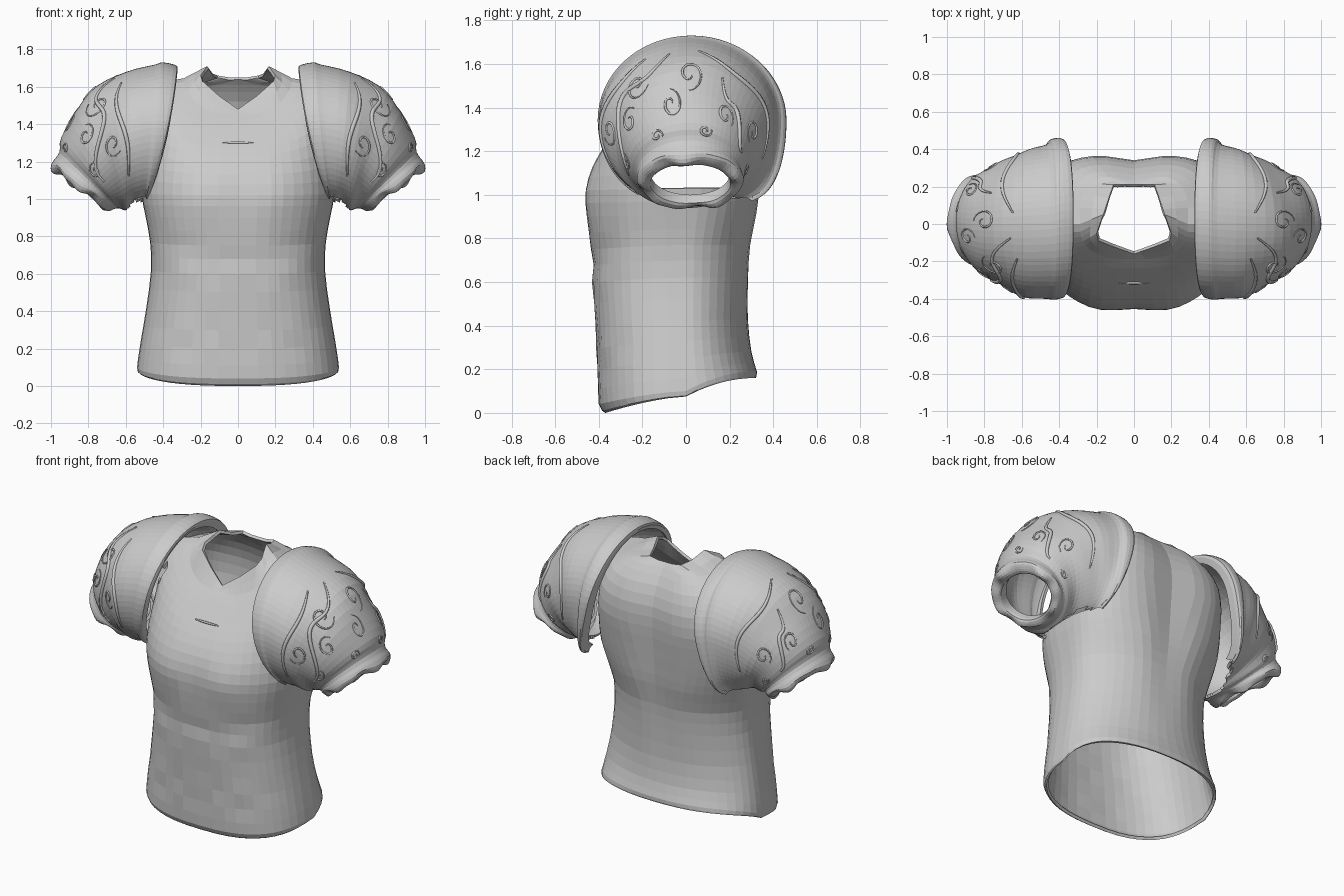
import bpy, bmesh, math
from mathutils import Vector

if "Cube" in bpy.data.objects:
    bpy.data.objects.remove(bpy.data.objects["Cube"])

def sample(rows, s):
    """Smooth interpolation through a list of rows."""
    i = min(int(s), len(rows) - 2)
    t = s - i
    p1, p2 = rows[i], rows[i + 1]
    p0, p3 = rows[max(i - 1, 0)], rows[min(i + 2, len(rows) - 1)]
    return [b + .5 * t * (c - a + t * (2*a - 5*b + 4*c - d + t * (3*(b - c) + d - a)))
            for a, b, c, d in zip(p0, p1, p2, p3)]

def spow(v, e):
    return math.copysign(abs(v) ** e, v)

def ramp(v, lo, hi):
    return min(1, max(0, (v - lo) / (hi - lo)))

def loft(name, f, smax, step, na, keep, flip, thick, mirror=False):
    bm = bmesh.new()
    ns = int(smax * step)
    g = [[bm.verts.new(f(i / step, 2 * math.pi * j / na)) for j in range(na)] for i in range(ns + 1)]
    for i in range(ns):
        for j in range(na):
            k = (j + 1) % na
            q = [g[i][j], g[i][k], g[i + 1][k], g[i + 1][j]]
            c = sum((v.co for v in q), Vector()) / 4
            if keep((i + .5) / step, 2 * math.pi * (j + .5) / na, c):
                bm.faces.new(q[::-1] if flip else q)
    bmesh.ops.delete(bm, geom=[v for v in bm.verts if not v.link_faces], context='VERTS')
    me = bpy.data.meshes.new(name)
    bm.to_mesh(me)
    bm.free()
    ob = bpy.data.objects.new(name, me)
    bpy.context.collection.objects.link(ob)
    if mirror:
        m = ob.modifiers.new("Mirror", 'MIRROR')
        m.use_mirror_merge = False
    m = ob.modifiers.new("Shell", 'SOLIDIFY')
    m.thickness, m.offset = thick, -1

def tubes(name, paths, r, sides=(1, -1)):
    cu = bpy.data.curves.new(name, 'CURVE')
    cu.dimensions, cu.bevel_depth, cu.bevel_resolution = '3D', r, 1
    cu.use_fill_caps = True
    for path in paths:
        for sx in sides:
            sp = cu.splines.new('POLY')
            sp.points.add(len(path) - 1)
            for i, (p, v) in enumerate(zip(sp.points, path)):
                p.co = (v.x * sx, v.y, v.z, 1)
                p.radius = .35 + .65 * math.sin(math.pi * (i + .5) / len(path))
    bpy.context.collection.objects.link(bpy.data.objects.new(name, cu))

# Torso: half width, front y, back y, front z, side z, back z
body = [(.53, -.37, .32, 0, .075, .16), (.54, -.40, .325, .04, .10, .19),
        (.52, -.405, .30, .2, .24, .28), (.49, -.415, .29, .4, .42, .43),
        (.465, -.43, .30, .6, .62, .62), (.47, -.438, .315, .75, .77, .77),
        (.495, -.45, .34, .9, .91, .91), (.515, -.45, .35, 1.02, 1.03, 1.03),
        (.505, -.425, .36, 1.13, 1.2, 1.15), (.48, -.37, .37, 1.23, 1.4, 1.28),
        (.46, -.30, .365, 1.32, 1.55, 1.41), (.40, -.235, .325, 1.40, 1.62, 1.53),
        (.29, -.19, .265, 1.45, 1.645, 1.62)]
neck = [(0, -.16, 1.48), (.10, -.125, 1.55), (.19, -.09, 1.63), (.2, -.05, 1.66),
        (.165, .05, 1.71), (.135, .14, 1.67), (.11, .21, 1.66), (.05, .21, 1.65), (0, .21, 1.65)]

def ring_point(s, a):
    hx, yf, yb, zf, zs, zb = sample(body, s)
    sn, cs = math.sin(a), math.cos(a)
    # back is pinched at the waist, square across the shoulders
    e = .75 if cs > 0 else .85 + .2 * ramp(s, 0, 3) - .5 * ramp(s, 5, 9)
    x = hx * spow(sn, .78 if cs > 0 else e)
    w = abs(cs) ** e
    y = (yf if cs > 0 else yb) * w
    up = ramp(s, 3, 8)
    k = w ** 1.5 if cs > 0 else (1 - (1 - w) ** 2) * (1 - up) + w * up
    z = zs + ((zf if cs > 0 else zb) - zs) * k
    if cs > 0:   # chest lobes above a shallow crease, uneven belly
        y -= .02 * math.exp(-((abs(x) - .2) / .14) ** 2 - ((z - 1.0) / .14) ** 2)
        y += .01 * math.exp(-((z - .77 + .1 * math.cos(4 * x)) / .06) ** 2) * w
        y -= .004 * math.sin(22 * x + 1.57) * math.sin(24 * z) * ramp(z, .1, .2) * (1 - ramp(z, .6, .8)) * w
    else:        # spine groove
        y -= .03 * math.exp(-(x / .12) ** 2) * ramp(z, .3, .9)
    return Vector((x, y, z))

def torso_point(s, a):
    if s <= 12:
        return ring_point(s, a)
    b = min(a, 2 * math.pi - a) / math.pi * 8
    i = min(int(b), 7)
    n = Vector(neck[i]).lerp(Vector(neck[i + 1]), b - i)
    if a > math.pi:
        n.x *= -1
    return ring_point(12, a).lerp(n, s - 12)

def torso_keep(s, a, c):   # open armholes
    return not (abs(c.x) > .38 and abs(c.y - .02) < .2 and 1.06 < c.z < 1.5)

loft("torso_shell", torso_point, 13, 2, 48, torso_keep, False, .018)
tubes("chest_slit", [[torso_point(9.78, a * .018) for a in range(-6, 7)]], .007, (1,))

# Pauldron: top x z, bottom x z, front y, back y
guard = [(.335, 1.67, .48, 1.00, -.36, .39), (.325, 1.71, .49, .97, -.395, .455),
         (.40, 1.73, .50, .955, -.405, .455), (.445, 1.718, .505, .97, -.40, .425),
         (.60, 1.68, .53, .96, -.395, .40), (.75, 1.60, .56, .95, -.36, .36),
         (.87, 1.47, .59, .94, -.31, .31), (.945, 1.33, .62, .945, -.26, .28),
         (.955, 1.25, .64, .95, -.225, .255), (.995, 1.19, .66, .945, -.225, .265),
         (.98, 1.15, .69, .935, -.20, .24), (.94, 1.14, .72, .96, -.165, .205),
         (.90, 1.19, .69, 1.00, -.16, .20)]

def guard_point(s, a):
    tx, tz, bx, bz, yf, yb = sample(guard, s)
    cs, sn = math.cos(a), math.sin(a)
    e = 1
    if cs < 0:   # squarer lobes near the rim, strongest at the rear
        e = 1 - (.65 if sn > 0 else .25) * (1 - ramp(s, 3, 6))
    bow = .03 * (1 - ramp(s, 0, 4)) * sn * sn   # inner edge curves along the torso
    x = (tx + bx) / 2 + (tx - bx) / 2 * cs - bow
    z = (tz + bz) / 2 + (tz - bz) / 2 * cs
    y = (yf + yb) / 2 + (yb - yf) / 2 * spow(sn, e)
    # jagged cuff and gentle relief on the dome
    w = max(0, 1 - abs(s - 9.8) / 1.4) * .014 * (math.sin(5 * a - 1.2) + .5 * math.sin(9 * a))
    d = .008 * math.sin(3 * a + 2.2 * s) * max(0, 1 - abs(s - 5.5) / 2)
    return Vector((x - .59 * w - d * .4, y - d * sn, z + .8 * w - d * cs))

def guard_keep(s, a, c):   # open underarm
    if math.sin(a) > 0:
        lim = -.97 + .1 * ramp(s, 3, 5) - .15 * ramp(s, 5, 7)
    else:
        lim = -.88 - .14 * ramp(s, 4, 7)
    return math.cos(a) > lim

loft("shoulder_guard", guard_point, 12, 3, 64, guard_keep, True, .018, True)

# Scrollwork: spirals and waving ridges laid on the dome
def scroll(s0, a0, r, turn, start):
    pts = []
    for i in range(25):
        t = i / 24
        q = r * (1 - .8 * t)
        ang = start + turn * t
        pts.append(guard_point(s0 + q * math.cos(ang) / .15, a0 + q * math.sin(ang) / .4))
    return pts

def ridge(s0, s1, a0, a1, amp, waves):
    return [guard_point(s0 + (s1 - s0) * t + amp * math.sin(waves * math.pi * t), a0 + (a1 - a0) * t)
            for t in [i / 30 for i in range(31)]]

scrolls = [scroll(s, a, r, k * 7.5, b) for s, a, r, k, b in [
    (5.4, .05, .075, 1, 0), (5.2, -.7, .08, -1, 1), (6.1, -1.0, .07, 1, 2),
    (5.1, -1.5, .08, 1, 4), (6.3, -.25, .07, -1, 3), (6.4, .65, .065, 1, 1),
    (5.9, 1.3, .07, -1, 0), (6.7, -1.6, .06, -1, 2), (6.9, 1.7, .05, 1, 5),
    (7.3, -.6, .05, 1, 1), (7.3, .3, .05, -1, 2)]]
tubes("guard_scrollwork", scrolls, .006)
tubes("guard_ridges", [ridge(4.3, 5.0, .15, 1.9, .3, 2), ridge(4.4, 6.6, -.2, -1.9, .35, 3),
                       ridge(4.2, 4.6, -.5, -2.1, .2, 2), ridge(5.2, 7.2, .5, 1.2, .2, 3)], .012)
